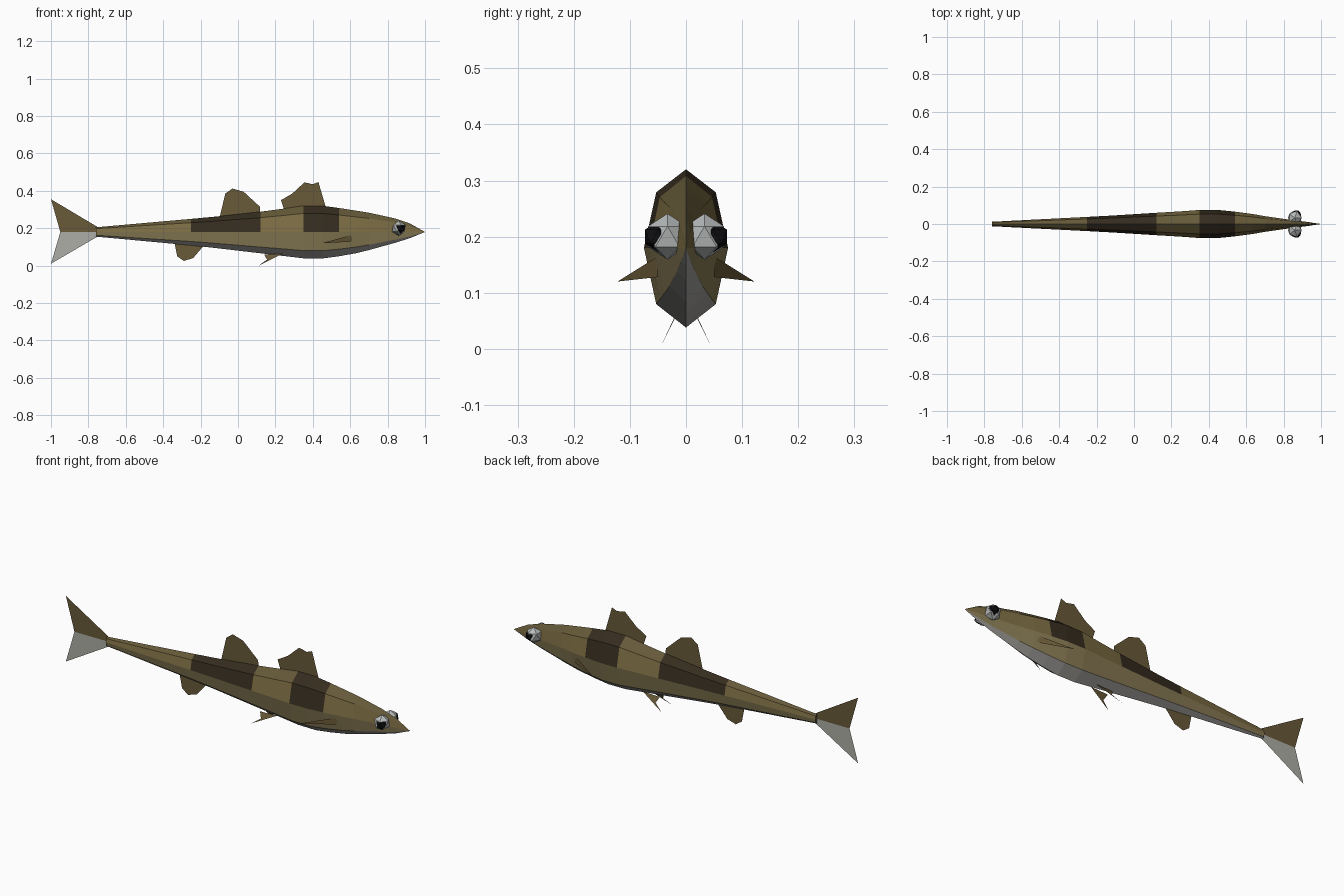
import bpy, bmesh, math

if "Cube" in bpy.data.objects:
    bpy.data.objects.remove(bpy.data.objects["Cube"])

def mat(name, rgb):
    m = bpy.data.materials.new(name)
    m.diffuse_color = (*rgb, 1)
    m.use_nodes = True
    m.node_tree.nodes["Principled BSDF"].inputs["Base Color"].default_value = m.diffuse_color
    return m

back = mat("back_olive", (0.13, 0.10, 0.04))
side = mat("side_olive", (0.20, 0.15, 0.055))
flank = mat("flank_olive", (0.25, 0.20, 0.09))
belly = mat("belly_grey", (0.36, 0.35, 0.33))
dark = mat("saddle_brown", (0.035, 0.025, 0.013))
fin = mat("fin_brown", (0.14, 0.10, 0.04))
pale = mat("tail_grey", (0.42, 0.42, 0.38))
white = mat("eye_silver", (0.48, 0.50, 0.50))
black = mat("pupil_black", (0.005, 0.005, 0.006))

def finish(bm, name, mats):
    me = bpy.data.meshes.new(name)
    bm.to_mesh(me)
    bm.free()
    for m in mats:
        me.materials.append(m)
    ob = bpy.data.objects.new(name, me)
    bpy.context.collection.objects.link(ob)
    return ob

# Body: octagonal sections (x, bottom z, top z, half width)
sections = [(-0.76, 0.155, 0.205, 0.012), (-0.25, 0.108, 0.25, 0.038),
            (-0.12, 0.094, 0.262, 0.045), (0.12, 0.066, 0.288, 0.06),
            (0.24, 0.052, 0.304, 0.067), (0.35, 0.039, 0.32, 0.075),
            (0.45, 0.038, 0.32, 0.075), (0.54, 0.05, 0.308, 0.066),
            (0.63, 0.066, 0.294, 0.054), (0.70, 0.083, 0.283, 0.042),
            (0.84, 0.122, 0.252, 0.022), (0.92, 0.147, 0.225, 0.012)]
bm = bmesh.new()
rings = []
for x, z0, z1, w in sections:
    ring = []
    for j in range(8):
        a = j * math.pi / 4
        c = math.cos(a)
        z = 0.18 + c * ((z1 - 0.18) if c > 0 else (0.18 - z0))
        ring.append(bm.verts.new((x, w * math.sin(a), z)))
    rings.append(ring)
snout = bm.verts.new((1.0, 0, 0.18))
bands = [0, 1, 2, 3, 3, 2, 1, 0]
for i, ring in enumerate(rings):
    nxt = rings[i + 1] if i + 1 < len(rings) else None
    for j in range(8):
        k = (j + 1) % 8
        f = bm.faces.new((ring[j], ring[k], nxt[k], nxt[j]) if nxt else (ring[j], ring[k], snout))
        saddle = i in (1, 2, 5, 6) and bands[j] < 2
        f.material_index = 4 if saddle else bands[j]
bm.faces.new(rings[0])
bmesh.ops.recalc_face_normals(bm, faces=bm.faces)
finish(bm, "body", [back, side, flank, belly, dark])

# Fins: flat sheets
def sheet(name, pts, m):
    bm = bmesh.new()
    bm.faces.new([bm.verts.new(p) for p in pts])
    return finish(bm, name, [m])

def upright(name, prof, m=fin):
    return sheet(name, [(x, 0, z) for x, z in prof], m)

upright("first_dorsal_fin", [(0.25, 0.29), (0.23, 0.35), (0.29, 0.385), (0.355, 0.445),
                             (0.40, 0.435), (0.43, 0.447), (0.47, 0.31)])
upright("second_dorsal_fin", [(-0.10, 0.25), (-0.087, 0.305), (-0.068, 0.385), (-0.03, 0.412),
                              (0.03, 0.395), (0.117, 0.315), (0.12, 0.27)])
upright("anal_fin", [(-0.34, 0.125), (-0.325, 0.05), (-0.29, 0.025), (-0.24, 0.04),
                     (-0.18, 0.11)])
upright("upper_tail_fin", [(-0.75, 0.18), (-0.75, 0.206), (-1, 0.355), (-0.95, 0.18)])
upright("lower_tail_fin", [(-0.75, 0.18), (-0.95, 0.18), (-1, 0.01), (-0.75, 0.156)], pale)

# Paired fins and eyes
for s, tag in ((1, "left"), (-1, "right")):
    sheet(tag + "_pectoral_fin", [(0.61, s * 0.05, 0.165), (0.61, s * 0.05, 0.128),
                                  (0.45, s * 0.122, 0.12)], fin)
    sheet(tag + "_pelvic_fin", [(0.24, s * 0.017, 0.064), (0.14, s * 0.017, 0.060),
                                (0.165, s * 0.029, 0.035), (0.115, s * 0.047, 0.0)][0:2]
          + [(0.155, s * 0.031, 0.032), (0.11, s * 0.047, 0.0)], fin)
    for part, r, x, y, m in (("eye", 0.041, 0.86, 0.033, white),
                             ("pupil", 0.028, 0.868, 0.049, black)):
        bm = bmesh.new()
        bmesh.ops.create_icosphere(bm, subdivisions=1, radius=r)
        ob = finish(bm, f"{tag}_{part}", [m])
        ob.location = (x, s * y, 0.2)
